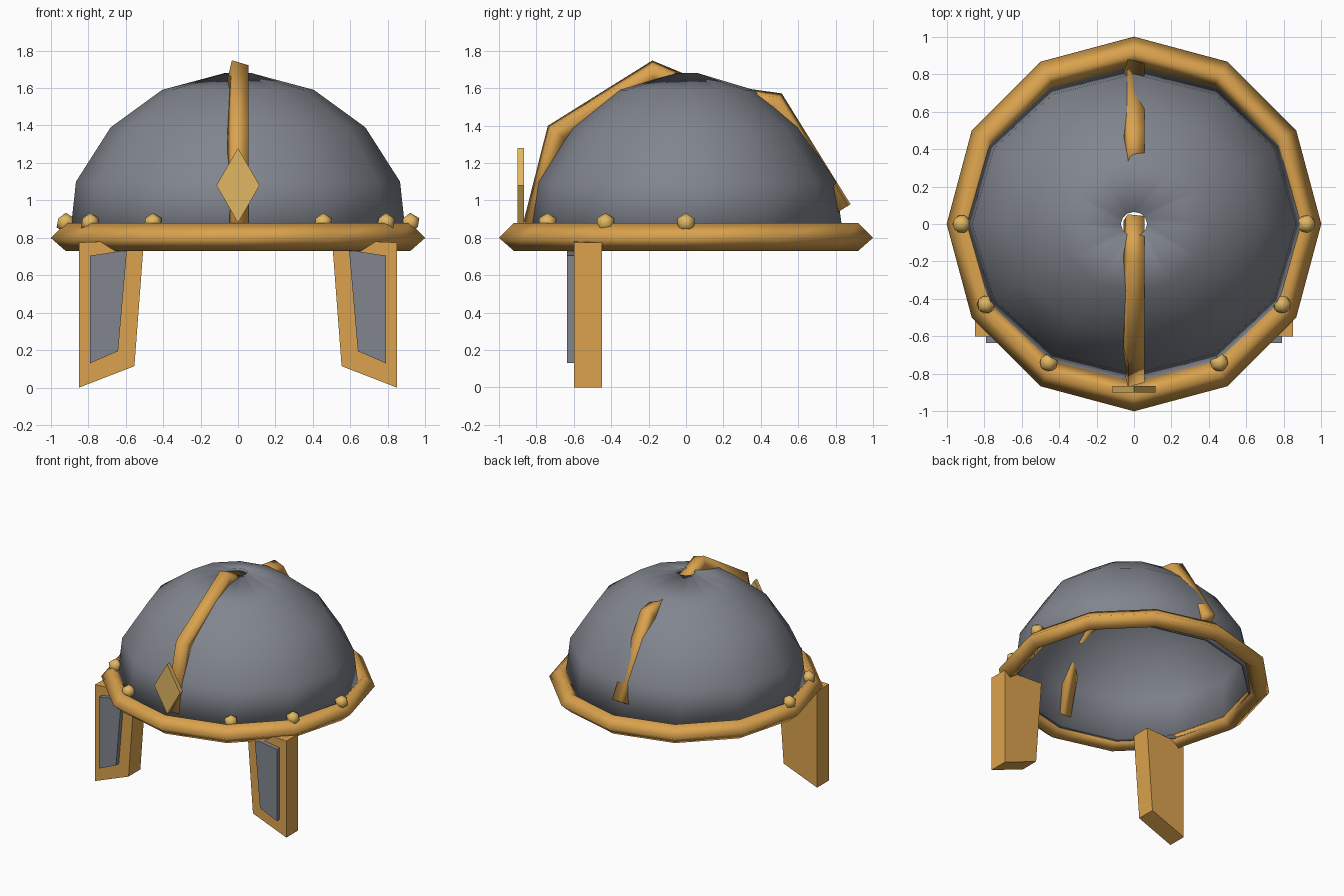
import bpy
import bmesh
from math import sin, cos, pi, radians
from mathutils import Vector

if "Cube" in bpy.data.objects:
    bpy.data.objects.remove(bpy.data.objects["Cube"])


def material(name, rgb):
    m = bpy.data.materials.new(name)
    m.use_nodes = True
    m.diffuse_color = (*rgb, 1)
    bsdf = next(n for n in m.node_tree.nodes if n.type == "BSDF_PRINCIPLED")
    bsdf.inputs["Base Color"].default_value = (*rgb, 1)
    return m


STEEL = material("steel grey", (0.22, 0.235, 0.27))
BRONZE = material("bronze", (0.71, 0.365, 0.075))
GOLD = material("pale gold", (0.75, 0.47, 0.12))


def finish(name, bm, mat, smooth=False):
    bmesh.ops.recalc_face_normals(bm, faces=bm.faces)
    for f in bm.faces:
        f.smooth = smooth
    me = bpy.data.meshes.new(name)
    bm.to_mesh(me)
    bm.free()
    me.materials.append(mat)
    ob = bpy.data.objects.new(name, me)
    bpy.context.collection.objects.link(ob)
    return ob


def bridge(bm, loop_a, loop_b):
    n = len(loop_a)
    for i in range(n):
        j = (i + 1) % n
        bm.faces.new((loop_a[i], loop_a[j], loop_b[j], loop_b[i]))


def lathe(name, rings, mat, sides=12):
    """Closed profile of (x radius, y radius, height) rings."""
    bm = bmesh.new()
    loops = [[bm.verts.new((rx * cos(2 * pi * i / sides), ry * sin(2 * pi * i / sides), z))
              for i in range(sides)] for rx, ry, z in rings]
    for i, loop in enumerate(loops):
        bridge(bm, loops[i - 1], loop)
    return finish(name, bm, mat, True)


def strip(name, path, mat, radius=0.065, roll=radians(30)):
    """Square bar swept along a (y, z) path with mitred corners."""
    pts = [Vector((0, y, z)) for y, z in path]
    side = Vector((1, 0, 0))
    bm = bmesh.new()
    loops = []
    for i, p in enumerate(pts):
        before = (p - pts[i - 1]).normalized() if i else None
        after = (pts[i + 1] - p).normalized() if i < len(pts) - 1 else None
        d = ((before or after) + (after or before)).normalized()
        up = d.cross(side)
        if up.z < 0:
            up.negate()
        up /= d.dot(before or after)
        loops.append([bm.verts.new(p + radius * (side * cos(a) + up * sin(a)))
                      for a in (roll + k * pi / 2 for k in range(4))])
    for a, b in zip(loops, loops[1:]):
        bridge(bm, a, b)
    bm.faces.new(loops[0])
    bm.faces.new(loops[-1])
    return finish(name, bm, mat, True)


def plate(name, outline, y_front, y_back, mat):
    """Flat (x, z) outline given thickness along y."""
    bm = bmesh.new()
    front = [bm.verts.new((x, y_front, z)) for x, z in outline]
    back = [bm.verts.new((x, y_back, z)) for x, z in outline]
    bridge(bm, front, back)
    bm.faces.new(front)
    bm.faces.new(back)
    return finish(name, bm, mat)


# Thin-walled bowl, open at the bottom and with a small hole at the crown
outer = [(0.90, 0.845, 0.78), (0.865, 0.80, 1.10), (0.68, 0.61, 1.39),
         (0.405, 0.365, 1.59), (0.07, 0.065, 1.68)]
inner = [(0.07, 0.065, 1.65), (0.39, 0.35, 1.56), (0.655, 0.585, 1.37),
         (0.835, 0.77, 1.09), (0.865, 0.81, 0.78)]
lathe("dome", outer + inner, STEEL)

# Brim ring with a diamond section
lathe("brim", [(1, 1, 0.80), (0.92, 0.92, 0.88), (0.84, 0.84, 0.80),
               (0.92, 0.92, 0.73)], BRONZE)

# Raised bars over the bowl
strip("front_crest", [(0.03, 1.60), (-0.175, 1.685), (-0.69, 1.363), (-0.815, 0.87)], BRONZE)
strip("rear_crest", [(0.30, 1.545), (0.478, 1.52), (0.832, 0.95)], BRONZE)

# Front ornament
plate("front_diamond", [(0, 0.88), (0.115, 1.08), (0, 1.28), (-0.115, 1.08)],
      -0.90, -0.865, GOLD)

# Cheek guards, panels and rivets on both sides
for side, s in (("left", 1), ("right", -1)):
    guard = [(0.85, 0), (0.85, 0.775), (0.502, 0.79), (0.553, 0.115)]
    panel = [(0.79, 0.13), (0.79, 0.705), (0.593, 0.735), (0.64, 0.195)]
    plate(side + "_cheek_guard", [(s * x, z) for x, z in guard], -0.60, -0.45, BRONZE)
    plate(side + "_cheek_panel", [(s * x, z) for x, z in panel], -0.635, -0.595, STEEL)
    for i, (x, y) in enumerate([(0.92, 0), (0.79, -0.43), (0.455, -0.74)]):
        bm = bmesh.new()
        bmesh.ops.create_icosphere(bm, subdivisions=1, radius=0.054)
        rivet = finish(f"{side}_rivet_{i + 1}", bm, GOLD, True)
        rivet.location = (s * x, y, 0.88)
